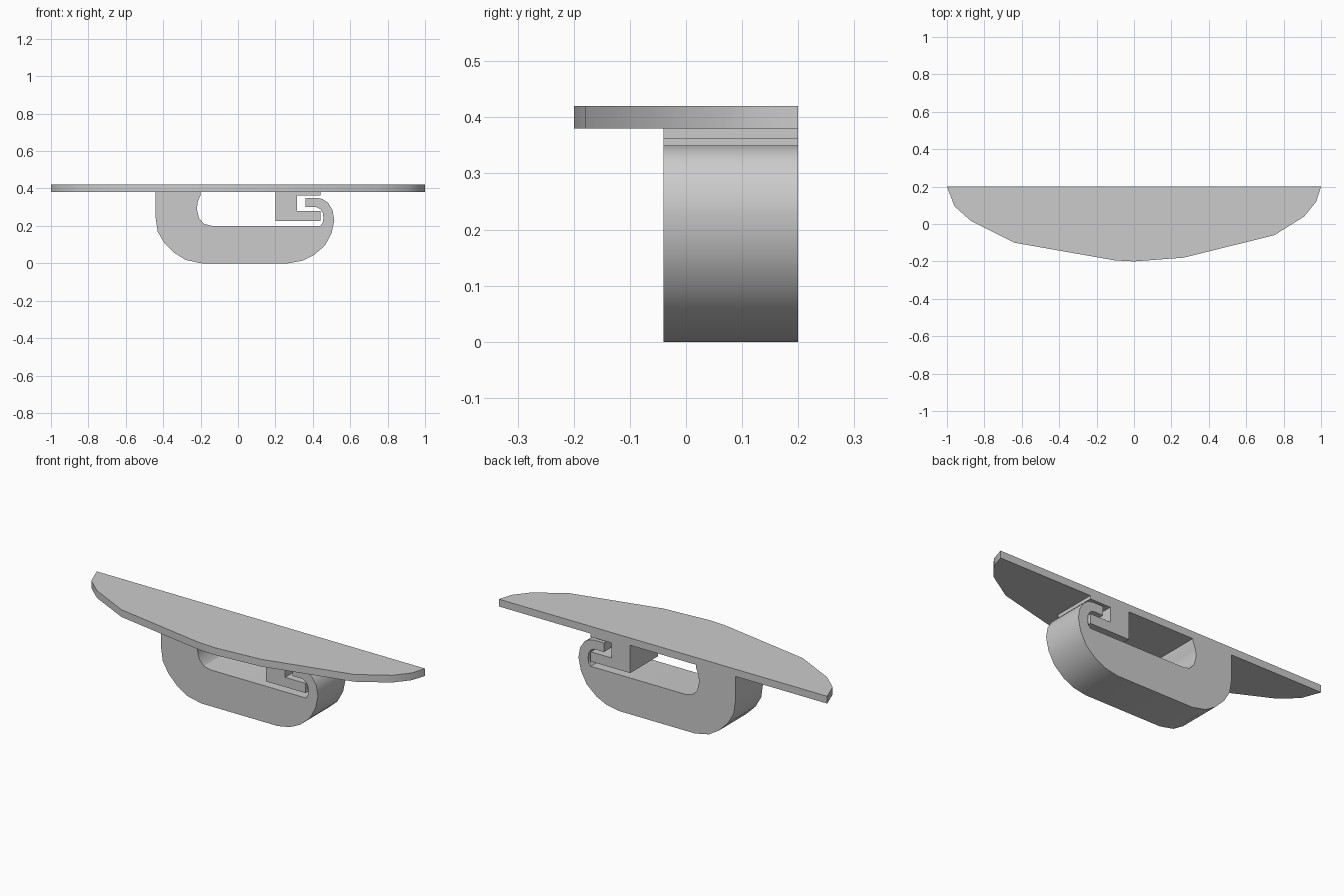
import bpy
import bmesh
import math
from mathutils import Vector

cube = bpy.data.objects.get("Cube")
if cube:
    bpy.data.objects.remove(cube, do_unlink=True)

grey = bpy.data.materials.new("light grey")
grey.use_nodes = True
colour = (0.6, 0.6, 0.6, 1)
grey.diffuse_color = colour
grey.node_tree.nodes["Principled BSDF"].inputs["Base Color"].default_value = colour


def extrude_profile(name, points, push):
    """Fill a closed profile and sweep it along a straight vector."""
    bm = bmesh.new()
    face = bm.faces.new([bm.verts.new(p) for p in points])
    swept = bmesh.ops.extrude_face_region(bm, geom=[face])["geom"]
    verts = [v for v in swept if isinstance(v, bmesh.types.BMVert)]
    bmesh.ops.translate(bm, verts=verts, vec=Vector(push))
    bmesh.ops.recalc_face_normals(bm, faces=bm.faces)
    mesh = bpy.data.meshes.new(name)
    bm.to_mesh(mesh)
    bm.free()
    mesh.materials.append(grey)
    obj = bpy.data.objects.new(name, mesh)
    bpy.context.collection.objects.link(obj)
    bpy.ops.object.select_all(action="DESELECT")
    obj.select_set(True)
    bpy.context.view_layer.objects.active = obj
    bpy.ops.object.shade_smooth_by_angle(angle=math.radians(32))
    return obj


FRONT, BACK = -0.04, 0.2
PLATE_BOTTOM, PLATE_TOP = 0.38, 0.42


def front_profile(name, points):
    """Sweep an x-z profile through the depth of the clasp."""
    return extrude_profile(name, [(x, FRONT, z) for x, z in points], (0, BACK - FRONT, 0))


# Thin top plate with a straight back and a bowed front
plate = [(-1, 0.2), (-0.96, 0.095), (-0.87, 0.015), (-0.64, -0.1), (-0.1, -0.195),
         (0, -0.2), (0.265, -0.18), (0.75, -0.06), (0.91, 0.04), (0.975, 0.12), (1, 0.2)]
extrude_profile("top_plate", [(x, y, PLATE_BOTTOM) for x, y in plate],
                (0, 0, PLATE_TOP - PLATE_BOTTOM))

# Curved band ending in a hook: outer side first, then back along the inside
outer = [(-0.44, 0.38), (-0.44, 0.24), (-0.43, 0.17), (-0.395, 0.11), (-0.34, 0.055),
         (-0.28, 0.018), (-0.195, 0), (0.27, 0), (0.345, 0.014), (0.405, 0.043),
         (0.465, 0.095), (0.5, 0.16), (0.515, 0.23), (0.505, 0.285), (0.48, 0.325),
         (0.455, 0.342), (0.425, 0.35)]
hook_tip = [(0.36, 0.35), (0.36, 0.3)]
inner = [(0.42, 0.3), (0.44, 0.29), (0.453, 0.27), (0.457, 0.24), (0.452, 0.215),
         (0.44, 0.2), (-0.14, 0.2), (-0.18, 0.21), (-0.208, 0.24), (-0.22, 0.29),
         (-0.215, 0.33), (-0.2, 0.365), (-0.2, 0.38)]
front_profile("hooked_band", outer + hook_tip + inner)

# Notched catch under the plate that receives the hook
front_profile("catch_block", [(0.2, 0.38), (0.2, 0.227), (0.44, 0.227), (0.44, 0.28),
                              (0.315, 0.28), (0.315, 0.362), (0.44, 0.362), (0.44, 0.38)])
